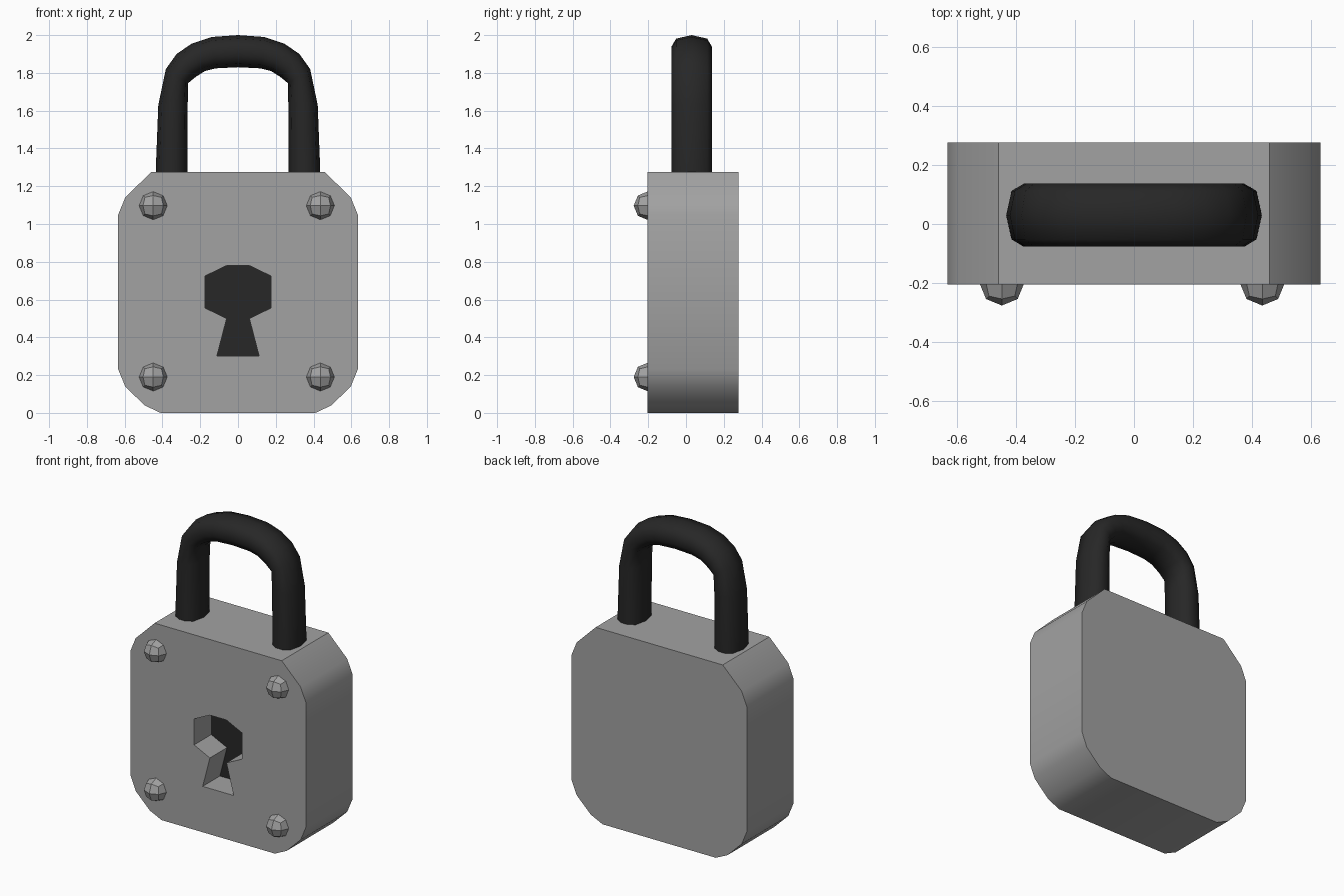
import bpy, bmesh, math
from mathutils import Vector

if "Cube" in bpy.data.objects:
    bpy.data.objects.remove(bpy.data.objects["Cube"])

grey = bpy.data.materials.new("grey_metal")
grey.diffuse_color = (0.36, 0.36, 0.36, 1)
grey.use_nodes = True
grey.node_tree.nodes["Principled BSDF"].inputs["Base Color"].default_value = grey.diffuse_color
dark = bpy.data.materials.new("dark_metal")
dark.diffuse_color = (0.02, 0.02, 0.02, 1)
dark.use_nodes = True
dark.node_tree.nodes["Principled BSDF"].inputs["Base Color"].default_value = dark.diffuse_color


def finish(name, bm, mat, smooth=None):
    bmesh.ops.recalc_face_normals(bm, faces=bm.faces[:])
    me = bpy.data.meshes.new(name)
    bm.to_mesh(me)
    bm.free()
    ob = bpy.data.objects.new(name, me)
    bpy.context.collection.objects.link(ob)
    me.materials.append(mat)
    if smooth:
        shade(ob, smooth)
    return ob


def shade(ob, degrees):
    bpy.ops.object.select_all(action='DESELECT')
    ob.select_set(True)
    bpy.context.view_layer.objects.active = ob
    bpy.ops.object.shade_smooth_by_angle(angle=math.radians(degrees))


def mirrored(half):
    """Close a right-hand half profile by mirroring it across x = 0."""
    return half + [(-x, z) for x, z in reversed(half)]


def prism(name, outline, y0, y1, mat):
    bm = bmesh.new()
    face = bm.faces.new([bm.verts.new((x, y0, z)) for x, z in outline])
    geo = bmesh.ops.extrude_face_region(bm, geom=[face])["geom"]
    verts = [g for g in geo if isinstance(g, bmesh.types.BMVert)]
    bmesh.ops.translate(bm, vec=(0, y1 - y0, 0), verts=verts)
    return finish(name, bm, mat)


# Lock body: extruded profile with a recessed keyhole
body = prism("lock_body", mirrored([
    (0.41, 0.0), (0.495, 0.04), (0.597, 0.14), (0.634, 0.23),
    (0.634, 1.05), (0.597, 1.14), (0.46, 1.275)]), -0.205, 0.277, grey)
keyhole = mirrored([(0.112, 0.30), (0.06, 0.50), (0.174, 0.555),
                    (0.174, 0.725), (0.06, 0.78)])
floor_y = -0.025
cutter = prism("keyhole_cutter", keyhole, -0.4, floor_y, grey)
cutter.hide_render = True
mod = body.modifiers.new("keyhole", 'BOOLEAN')
mod.operation = 'DIFFERENCE'
mod.solver = 'EXACT'
mod.object = cutter
bpy.context.view_layer.objects.active = body
bpy.ops.object.modifier_apply(modifier=mod.name)
bpy.data.objects.remove(cutter)
shade(body, 40)

# Dark back of the keyhole
prism("keyhole_back", keyhole, floor_y - 0.003, floor_y + 0.01, dark)

# Shackle: ten-sided section between outer and inner points of the bow
half = [((0.435, 1.20), (0.268, 1.20)), ((0.434, 1.32), (0.268, 1.32)),
        ((0.422, 1.63), (0.266, 1.65)), ((0.382, 1.82), (0.265, 1.745)),
        ((0.325, 1.90), (0.225, 1.778)), ((0.245, 1.955), (0.175, 1.81)),
        ((0.14, 1.99), (0.12, 1.824))]
path = half + [((0, 2.0), (0, 1.83))] + [
    ((-o[0], o[1]), (-i[0], i[1])) for o, i in reversed(half)]
quarter = [(1, 0), (0.78, 0.77), (0.28, 1)]
section = quarter + [(-r, t) for r, t in reversed(quarter)]
section += [(r, -t) for r, t in reversed(section[1:-1])]
bm = bmesh.new()
rings = []
for o, i in path:
    outer, inner = Vector((o[0], 0.03, o[1])), Vector((i[0], 0.03, i[1]))
    mid, rad = (outer + inner) / 2, (outer - inner) / 2
    rings.append([bm.verts.new(mid + rad * r + Vector((0, 0.107 * t, 0)))
                  for r, t in section])
n = len(section)
for a, b in zip(rings, rings[1:]):
    for k in range(n):
        bm.faces.new((a[k], a[(k + 1) % n], b[(k + 1) % n], b[k]))
bm.faces.new(rings[0])
bm.faces.new(rings[-1])
finish("shackle", bm, dark, 60)

# Rivets: faceted cube-spheres half sunk in the front
for side, x in (("left", -0.449), ("right", 0.436)):
    for level, z in (("lower", 0.19), ("upper", 1.097)):
        bm = bmesh.new()
        bmesh.ops.create_cube(bm, size=1)
        bmesh.ops.subdivide_edges(bm, edges=bm.edges[:], cuts=1,
                                  use_grid_fill=True)
        for v in bm.verts:
            v.co = v.co.normalized() * 0.076 + Vector((x, -0.201, z))
        finish(f"rivet_{level}_{side}", bm, grey)
